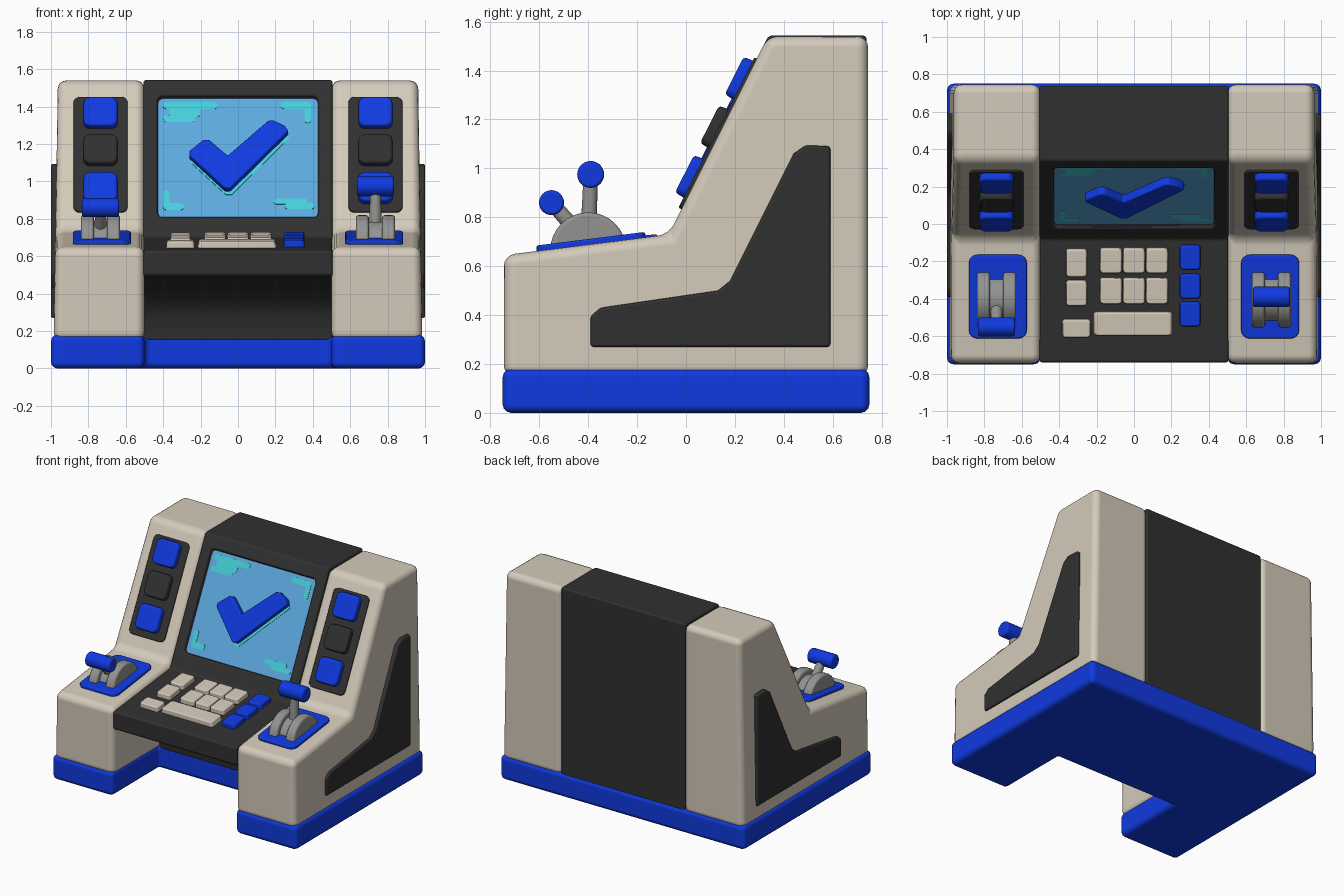
import bpy, bmesh, math
from mathutils import Matrix, Vector

if "Cube" in bpy.data.objects:
    bpy.data.objects.remove(bpy.data.objects["Cube"])


def material(name, rgb):
    m = bpy.data.materials.new(name)
    m.diffuse_color = (*rgb, 1)
    m.use_nodes = True
    m.node_tree.nodes["Principled BSDF"].inputs["Base Color"].default_value = m.diffuse_color
    return m


BEIGE = material("warm beige", (0.65, 0.59, 0.49))
DARK = material("charcoal", (0.030, 0.030, 0.030))
BLUE = material("strong blue", (0.005, 0.042, 0.75))
GREY = material("metal grey", (0.29, 0.29, 0.28))
SCREEN = material("screen blue", (0.11, 0.40, 0.74))
TEAL = material("teal", (0.06, 0.62, 0.70))

# Working frames: local xy is the drawing plane, local z the thickness
FLOOR = Matrix.Identity(4)
SIDE = Matrix(((0, 0, 1, 0), (1, 0, 0, 0), (0, 1, 0, 0), (0, 0, 0, 1)))


def tilted(y, z, dy, dz):
    return Matrix.Translation((0, y, z)) @ Matrix.Rotation(math.atan2(dz, dy), 4, 'X')


SLOPE = tilted(-0.07, 0.73, 0.41, 0.81)
DECK = tilted(-0.07, 0.73, 0.68, 0.085)
CONSOLE = tilted(-0.08, 0.70, 0.66, 0.07)


def add_bevel(ob, width, seg=3):
    b = ob.modifiers.new("bevel", 'BEVEL')
    b.width, b.segments = width, seg
    b.limit_method, b.angle_limit = 'ANGLE', math.radians(32)
    b.harden_normals = True


def prism(name, pts, h0, h1, frame, mat, bevel=0.0, mirror=False, taper=1.0):
    bm = bmesh.new()
    c = sum((Vector(p) for p in pts), Vector((0, 0))) / len(pts)
    low = [bm.verts.new((p[0], p[1], h0)) for p in pts]
    top = [bm.verts.new((c.x + (p[0] - c.x) * taper, c.y + (p[1] - c.y) * taper, h1)) for p in pts]
    bm.faces.new(low[::-1])
    bm.faces.new(top)
    n = len(pts)
    for i in range(n):
        bm.faces.new((low[i], low[(i + 1) % n], top[(i + 1) % n], top[i]))
    bm.transform(frame)
    bmesh.ops.recalc_face_normals(bm, faces=bm.faces)
    me = bpy.data.meshes.new(name)
    bm.to_mesh(me)
    bm.free()
    me.materials.append(mat)
    ob = bpy.data.objects.new(name, me)
    bpy.context.collection.objects.link(ob)
    if bevel:
        me.shade_smooth()
        add_bevel(ob, bevel)
    if mirror:
        ob.modifiers.new("mirror", 'MIRROR')
    return ob


def rounded(x0, x1, y0, y1, r):
    pts = []
    for k, (cx, cy) in enumerate(((x1 - r, y1 - r), (x0 + r, y1 - r), (x0 + r, y0 + r), (x1 - r, y0 + r))):
        for j in range(5):
            a = math.radians(90 * k + 22.5 * j)
            pts.append((cx + r * math.cos(a), cy + r * math.sin(a)))
    return pts


def circle(cx, cy, r, n=32):
    return [(cx + r * math.cos(i * math.tau / n), cy + r * math.sin(i * math.tau / n)) for i in range(n)]


# Base plinth with knee notch
prism("base", [(-1, -.75), (-.5, -.75), (-.5, -.2), (.5, -.2), (.5, -.75), (1, -.75), (1, .75), (-1, .75)],
      0, 0.18, FLOOR, BLUE, 0.035)

# Side pods, flaring slightly towards the floor
pod = prism("side_pod", [(-.745, .15), (-.745, .645), (-.07, .73), (.335, 1.54), (.745, 1.54), (.745, .15)],
            0.5, 0.988, SIDE, BEIGE, mirror=True)
for v in pod.data.vertices:
    if v.co.x > 0.9:
        v.co.x -= 0.025 * v.co.z / 1.54
pod.data.shade_smooth()
pod.modifiers.clear()
add_bevel(pod, 0.045, 4)
pod.modifiers.new("mirror", 'MIRROR')

# Side panels
prism("side_panel", [(-.39, .27), (.59, .27), (.59, 1.09), (.49, 1.095), (.44, 1.06), (.18, .54), (.13, .50),
                     (-.35, .43), (-.39, .395)], 0.93, 1.0, SIDE, DARK, 0.012, True)

# Centre console with overhanging desk and screen recess
body = prism("centre_body", [(-.74, .50), (-.74, .63), (-.08, .70), (.337, 1.543), (.738, 1.543), (.738, .15),
                             (-.2, .15), (-.21, .27), (-.27, .37), (-.40, .44), (-.70, .485)],
             -0.505, 0.505, SIDE, DARK)
cutter = prism("screen_cutter", rounded(-.43, .43, .095, .815, .03), -0.03, 0.1, SLOPE, DARK)
cutter.hide_render = True
cutter.hide_viewport = True
cut = body.modifiers.new("recess", 'BOOLEAN')
cut.object, cut.solver = cutter, 'EXACT'
body.data.shade_smooth()
add_bevel(body, 0.014)


# Screen and its picture; screen heights are converted to distance up the slope
def up(z):
    return (z - 0.7165) / 0.892


prism("screen", rounded(-.43, .43, .095, .815, .03), -0.04, -0.025, SLOPE, SCREEN)
check = [(.27, 1.26), (.25, 1.29), (.185, 1.32), (.16, 1.315), (-.055, 1.13), (-.155, 1.215), (-.185, 1.215),
         (-.26, 1.155), (-.26, 1.13), (-.07, .955), (-.04, .955)]
prism("check_glow", [(x + .005, up(z - .03)) for x, z in check], -0.03, -0.021, SLOPE, TEAL)
prism("check_mark", [(x, up(z - .012)) for x, z in check], -0.03, 0.022, SLOPE, BLUE, 0.01)
streaks = [(-.40, -.11, 1.385, 1.42), (-.40, -.23, 1.315, 1.35), (-.37, -.2, 1.345, 1.39),
           (.23, .39, 1.385, 1.42), (.355, .39, 1.31, 1.42),
           (-.40, -.365, .85, .95), (-.40, -.29, .845, .88),
           (.19, .37, .875, .905), (.25, .41, .85, .88)]
for i, (x0, x1, z0, z1) in enumerate(streaks):
    prism(f"screen_streak_{i}", rounded(x0, x1, up(z0), up(z1), .015), -0.03, -0.0225 + i * .0001, SLOPE, TEAL)

# Button columns on the slopes
prism("button_plate", rounded(.59, .88, .115, .805, .035), -0.02, 0.015, SLOPE, DARK, 0.008, True)
for name, s, mat in (("lower", .25, BLUE), ("middle", .477, DARK), ("upper", .70, BLUE)):
    prism(f"{name}_button", rounded(.642, .828, s - .09, s + .09, .035), 0, 0.055, SLOPE, mat, 0.014, True, 0.95)

# Keyboard: x range, y range, colour
keys = [(-.365, -.25, -.285, -.13, BEIGE), (-.365, -.25, -.44, -.30, BEIGE), (-.385, -.23, -.61, -.51, BEIGE),
        (-.22, .21, -.60, -.47, BEIGE)]
for x in (-.183, -.06, .063):
    keys += [(x, x + .12, -.265, -.125, BEIGE), (x, x + .12, -.43, -.285, BEIGE)]
for y in (-.245, -.40, -.55):
    keys.append((.243, .357, y, y + .135, BLUE))
for i, (x0, x1, y0, y1, mat) in enumerate(keys):
    prism(f"key_{i}", rounded(x0, x1, y0 + .08, y1 + .08, .018), -0.01, 0.035, CONSOLE, mat, 0.009, taper=0.94)

# Lever housings
prism("lever_plate", rounded(.573, .883, -.545, -.095, .045), -0.02, 0.022, DECK, BLUE, 0.01, True)
for name, x0, x1 in (("inner", .63, .70), ("outer", .77, .84)):
    prism(f"{name}_lever_drum", circle(-.40, .665, .155), x0, x1, SIDE, GREY, 0.016, True)
prism("lever_hub", circle(-.40, .665, .12), .69, .78, SIDE, GREY, 0.005, True)

# Levers: the right one upright, the left one pulled forward
for name, x, y, z, r in (("right", .735, -.39, .975, .055), ("left", -.735, -.55, .86, .051)):
    prism(f"{name}_lever_handle", circle(y, z, r), x - .1, x + .1, SIDE, BLUE, 0.014)
    start = Vector((x, -.40, .69))
    arm = Vector((x, y, z)) - start
    frame = Matrix.Translation(start) @ arm.to_track_quat('Z', 'Y').to_matrix().to_4x4()
    prism(f"{name}_lever_arm", circle(0, 0, .034, 20), 0, arm.length, frame, GREY, 0.003, taper=0.85)
